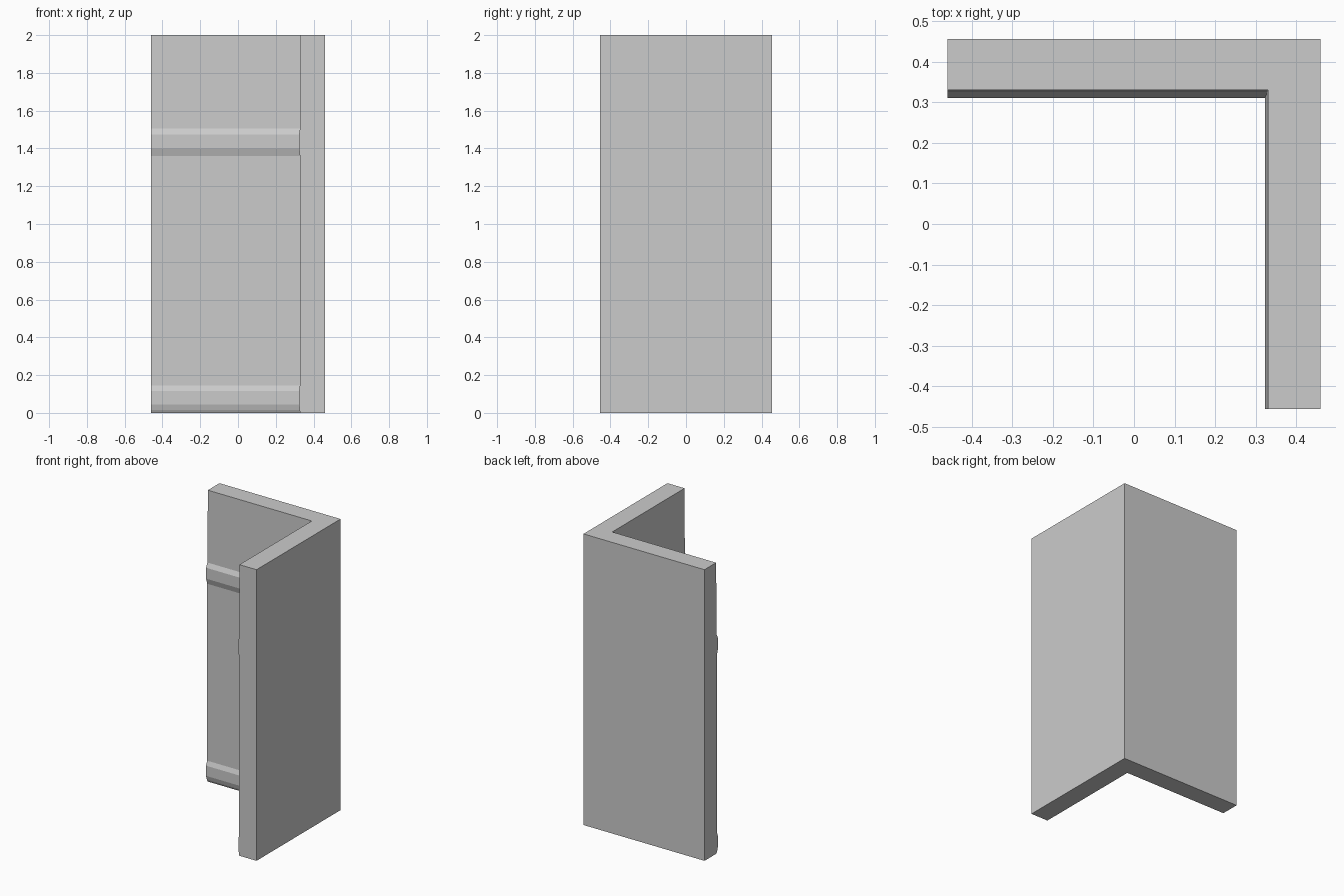
import bpy
import bmesh

if "Cube" in bpy.data.objects:
    bpy.data.objects.remove(bpy.data.objects["Cube"])

X, Y = 0.46, 0.456        # outer half sizes
INNER_X, INNER_Y = 0.33, 0.33   # inner wall faces at the top

# Moulding profile: height, projection from the back wall
PROFILE = [(0.0, 0.003), (0.015, 0.011), (0.045, 0.02), (0.115, 0.02),
           (0.145, 0.008), (1.36, 0.007), (1.40, 0.02), (1.475, 0.02),
           (1.505, 0.005), (2.0, 0.0)]
SIDE_SCALE = 0.35         # the right wall's moulding is shallower


def l_section(bm, z, depth):
    """One L-shaped ring of the wall at height z."""
    ix = INNER_X - depth * SIDE_SCALE
    iy = INNER_Y - depth
    points = [(-X, Y), (-X, iy), (ix, iy), (ix, -Y), (X, -Y), (X, Y)]
    return [bm.verts.new((x, y, z)) for x, y in points]


# Corner wall with baseboard and rail lofted along its inner faces
bm = bmesh.new()
rings = [l_section(bm, z, d) for z, d in PROFILE]
for low, high in zip(rings, rings[1:]):
    for i in range(6):
        j = (i + 1) % 6
        bm.faces.new((low[i], low[j], high[j], high[i]))

# Top and bottom caps, split along the mitre
for ring in (rings[0], rings[-1]):
    bm.faces.new((ring[0], ring[1], ring[2], ring[5]))
    bm.faces.new((ring[2], ring[3], ring[4], ring[5]))

# Merge the flat outer strips into single faces
bmesh.ops.recalc_face_normals(bm, faces=bm.faces)
bmesh.ops.dissolve_limit(bm, angle_limit=0.001, verts=bm.verts, edges=bm.edges)
mesh = bpy.data.meshes.new("corner_wall")
bm.to_mesh(mesh)
bm.free()
wall = bpy.data.objects.new("corner_wall", mesh)
bpy.context.collection.objects.link(wall)
